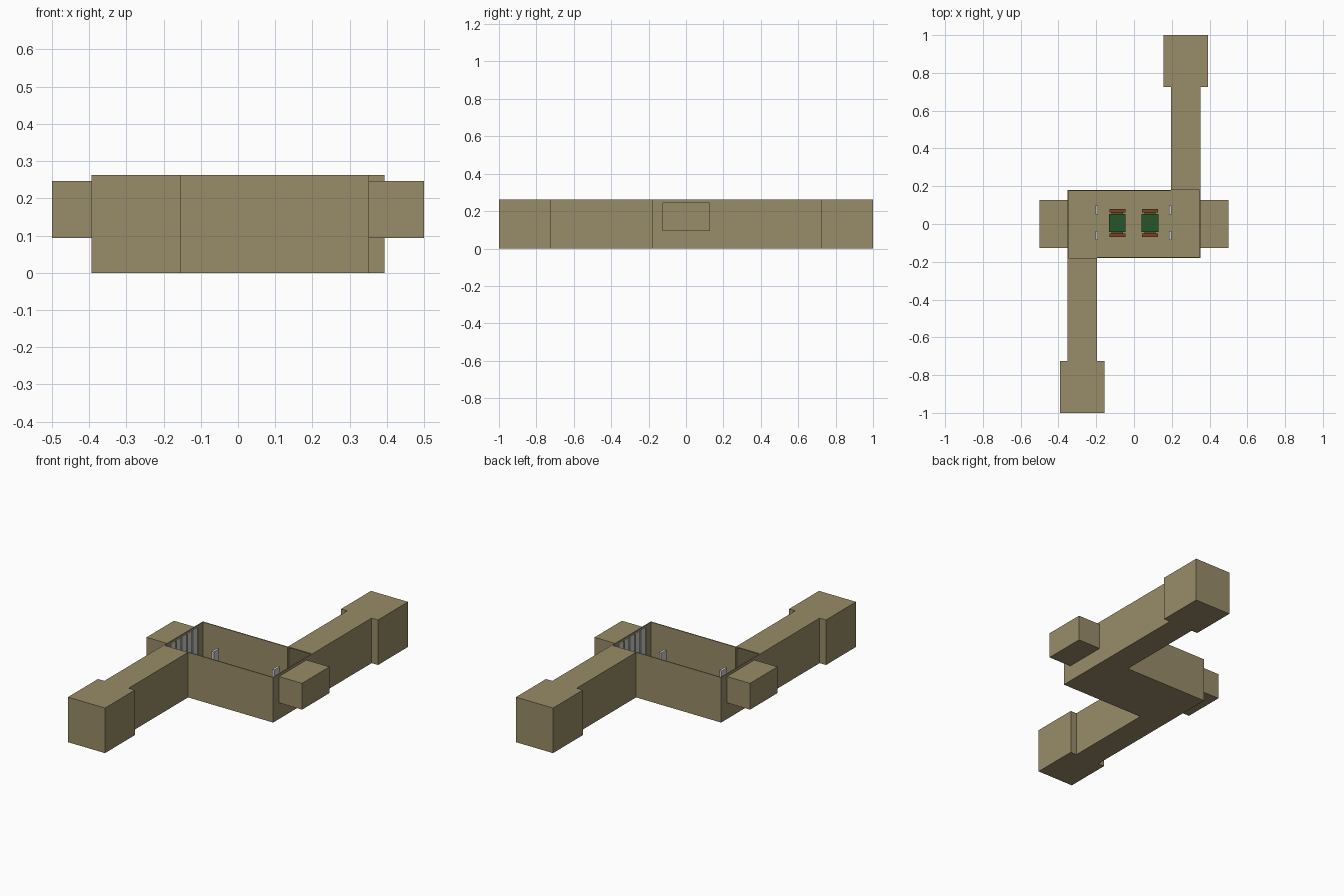
import bpy, bmesh
from mathutils import Vector

if "Cube" in bpy.data.objects:
    bpy.data.objects.remove(bpy.data.objects["Cube"])

T = 0.006  # wall thickness


def mat(name, r, g, b):
    m = bpy.data.materials.new(name)
    m.diffuse_color = (r, g, b, 1)
    m.use_nodes = True
    m.node_tree.nodes["Principled BSDF"].inputs["Base Color"].default_value = m.diffuse_color
    return m


PLASTER = mat("plaster", 0.314, 0.262, 0.138)
GREEN = mat("green_top", 0.02, 0.09, 0.022)
WOOD = mat("brown_wood", 0.17, 0.06, 0.018)


def boxes(name, items, material=None, s=1):
    """One object from several boxes (x0,x1,y0,y1,z0,z1); s=-1 turns it 180 degrees about z."""
    bm = bmesh.new()
    for x0, x1, y0, y1, z0, z1 in items:
        lo, hi = Vector((x0, y0, z0)), Vector((x1, y1, z1))
        c, d = (lo + hi) / 2, hi - lo
        vs = bmesh.ops.create_cube(bm, size=1)["verts"]
        for v in vs:
            v.co = Vector((s * (c.x + v.co.x * d.x), s * (c.y + v.co.y * d.y), c.z + v.co.z * d.z))
    me = bpy.data.meshes.new(name)
    bm.to_mesh(me)
    bm.free()
    ob = bpy.data.objects.new(name, me)
    bpy.context.collection.objects.link(ob)
    if material:
        me.materials.append(material)
    return ob


H = 0.262                 # wall height
RX, RY = 0.352, 0.18      # main room half size
CX = 0.195                # inner side of corridor
AY, AZ0, AZ1 = 0.126, 0.094, 0.247   # alcove half width and heights
EX0, EX1, EY = 0.155, 0.393, 0.725   # end room

# Main room floor
boxes("room_floor", [(-RX, RX, -RY, RY, 0, T)], PLASTER)

for s, side in ((1, "back"), (-1, "front")):
    # Long wall with the corridor opening, side wall with the alcove opening
    boxes(side + "_long_wall", [(-RX, CX, RY - T, RY, T, H)], PLASTER, s)
    boxes(side + "_side_wall", [
        (RX - T, RX, -RY + T, -AY, T, H),
        (RX - T, RX, AY, RY, T, H),
        (RX - T, RX, -AY, AY, T, AZ0),
        (RX - T, RX, -AY, AY, AZ1, H)], PLASTER, s)

    # Raised alcove on the side wall
    boxes(side + "_alcove", [
        (RX, 0.5, -AY, AY, AZ0, AZ0 + T),
        (RX, 0.5, -AY, AY, AZ1 - T, AZ1),
        (RX, 0.5, -AY, -AY + T, AZ0 + T, AZ1 - T),
        (RX, 0.5, AY - T, AY, AZ0 + T, AZ1 - T),
        (0.5 - T, 0.5, -AY + T, AY - T, AZ0 + T, AZ1 - T)], PLASTER, s)

    # Grey upright panes in the alcove opening
    n, w = 5, 2 * AY / 5
    boxes(side + "_window_panes", [
        (RX - T, RX - 0.002, -AY + i * w + 0.005, -AY + (i + 1) * w - 0.005, AZ0, AZ1)
        for i in range(n)], None, s)

    # Covered corridor
    boxes(side + "_corridor", [
        (CX, RX, RY, EY, 0, T),
        (CX, RX, RY, EY, H - T, H),
        (CX, CX + T, RY, EY, T, H - T),
        (RX - T, RX, RY, EY, T, H - T)], PLASTER, s)

    # End room, entered from the corridor
    boxes(side + "_end_room", [
        (EX0, EX1, EY, 1, 0, T),
        (EX0, EX1, EY, 1, H - T, H),
        (EX0, EX0 + T, EY, 1, T, H - T),
        (EX1 - T, EX1, EY, 1, T, H - T),
        (EX0 + T, EX1 - T, 1 - T, 1, T, H - T),
        (EX0 + T, CX, EY, EY + T, T, H - T),
        (RX, EX1 - T, EY, EY + T, T, H - T)], PLASTER, s)

    # Upright grey panels near the tables
    boxes(side + "_panels", [
        (0.185, 0.199, y - 0.024, y + 0.024, T, 0.178) for y in (-0.06, 0.073)], None,
        1) if s == 1 else boxes(side + "_panels", [
        (-0.204, -0.19, y - 0.024, y + 0.024, T, 0.178) for y in (-0.06, 0.073)])

# Two tables, each with a chair at front and back
for tx, side in ((-0.088, "left"), (0.085, "right")):
    ty = 0.005
    boxes(side + "_table_top", [(tx - 0.044, tx + 0.044, ty - 0.048, ty + 0.048, 0.074, 0.084)], GREEN)
    boxes(side + "_table_legs", [
        (tx + i * 0.036 - 0.005, tx + i * 0.036 + 0.005,
         ty + j * 0.04 - 0.005, ty + j * 0.04 + 0.005, T, 0.074)
        for i in (-1, 1) for j in (-1, 1)], WOOD)
    for s, end in ((1, "back"), (-1, "front")):
        yb, yi = ty + s * 0.074, ty + s * 0.028
        lo, hi = min(yb, yi), max(yb, yi)
        back = (min(ty + s * 0.056, yb), max(ty + s * 0.056, yb))
        boxes(side + "_" + end + "_chair", [
            (tx - 0.03, tx + 0.03, lo, hi, 0.04, 0.05),
            (tx - 0.042, tx + 0.042, back[0], back[1], T, 0.1)], WOOD)
